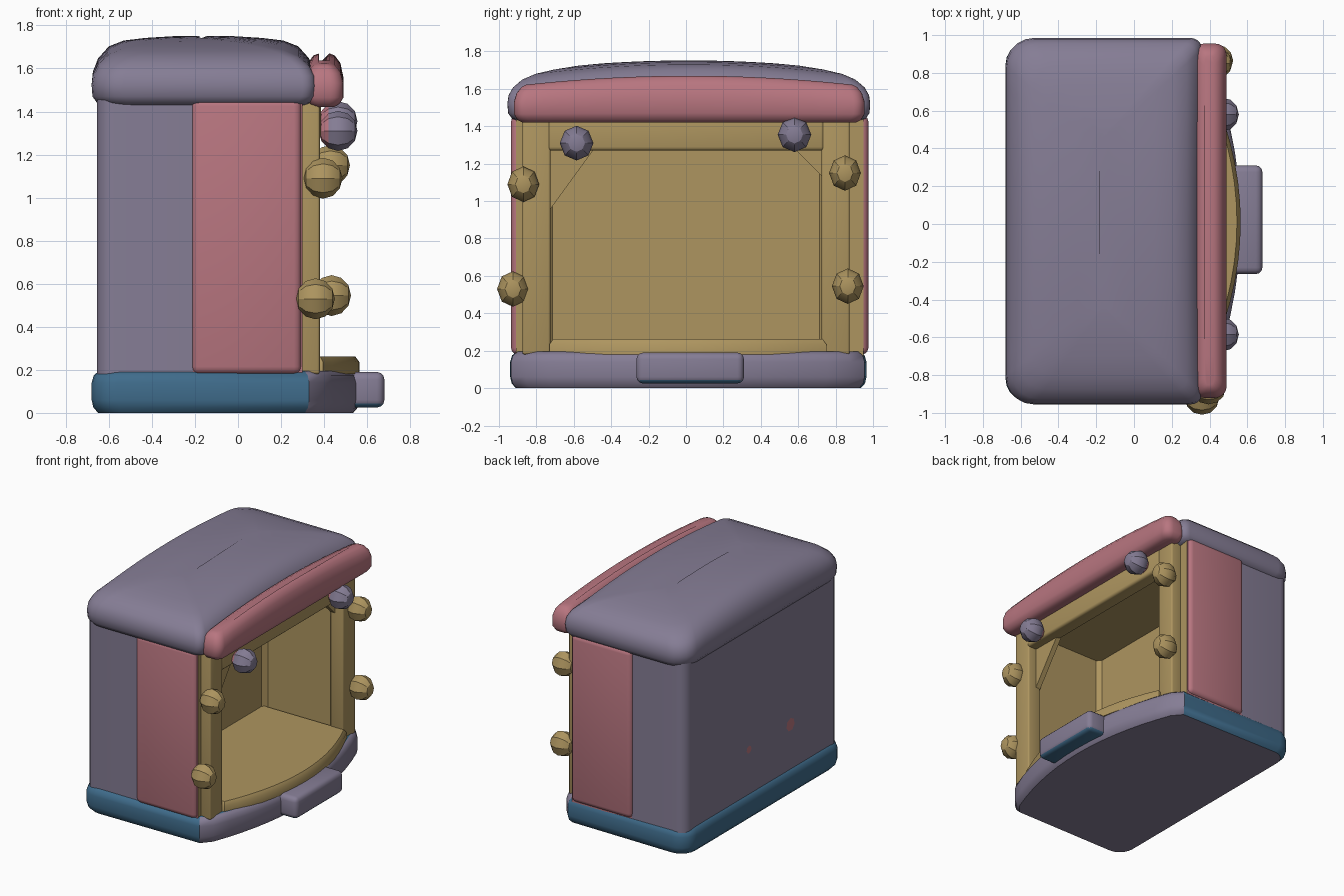
import bpy, bmesh, math
from mathutils import Vector

if "Cube" in bpy.data.objects:
    bpy.data.objects.remove(bpy.data.objects["Cube"])


def mat(name, rgb):
    m = bpy.data.materials.new(name)
    m.diffuse_color = (*rgb, 1)
    m.use_nodes = True
    m.node_tree.nodes["Principled BSDF"].inputs["Base Color"].default_value = m.diffuse_color
    return m


PURPLE = mat("dusty_purple", (0.235, 0.205, 0.30))
PINK = mat("dusty_pink", (0.48, 0.18, 0.215))
TAN = mat("tan", (0.42, 0.30, 0.115))
BLUE = mat("slate_blue", (0.05, 0.15, 0.26))
CY = 0.02  # the body sits slightly off centre in y


def finish(bm, name, mats, rule=None, angle=40):
    bmesh.ops.recalc_face_normals(bm, faces=bm.faces)
    for f in bm.faces:
        f.smooth = True
        if rule:
            f.material_index = rule(f.calc_center_median(), f.normal)
    me = bpy.data.meshes.new(name)
    bm.to_mesh(me)
    bm.free()
    for m in mats:
        me.materials.append(m)
    me.set_sharp_from_angle(angle=math.radians(angle))
    ob = bpy.data.objects.new(name, me)
    bpy.context.collection.objects.link(ob)
    return ob


def box(name, lo, hi, m, bevel=0.02, rule=None):
    bm = bmesh.new()
    bmesh.ops.create_cube(bm, size=1)
    for v in bm.verts:
        v.co = Vector([(a + b) / 2 + c * (b - a) for a, b, c in zip(lo, hi, v.co)])
    if bevel:
        bmesh.ops.bevel(bm, geom=bm.edges[:], offset=bevel, segments=3,
                        profile=0.5, affect='EDGES')
    return finish(bm, name, m if isinstance(m, list) else [m], rule)


def rounded(x0, x1, y0, y1, r_back, r_front, n=5, side=8):
    """Rounded rectangle outline with extra points on the two long sides."""
    pts = []
    for cx, cy, r, a0 in ((x1 - r_front, y1 - r_front, r_front, 0),
                          (x0 + r_back, y1 - r_back, r_back, 90),
                          (x0 + r_back, y0 + r_back, r_back, 180),
                          (x1 - r_front, y0 + r_front, r_front, 270)):
        for i in range(n + 1):
            a = math.radians(a0 + 90 * i / n)
            pts.append((cx + r * math.cos(a), cy + r * math.sin(a)))
        if a0 in (90, 270):
            s = 1 if a0 == 270 else -1
            xs = x1 if s == 1 else x0
            r = r_front if s == 1 else r_back
            ya, yb = (y0 + r, y1 - r) if s == 1 else (y1 - r, y0 + r)
            pts += [(xs, ya + (yb - ya) * k / side) for k in range(1, side)]
    return pts


def slab(name, outline, layers, mats, rule=None, dome=0, angle=40):
    """Stack scaled copies of an outline: layers are (z, inset, dome share)."""
    xs, ys = [p[0] for p in outline], [p[1] for p in outline]
    cx, cy = (min(xs) + max(xs)) / 2, (min(ys) + max(ys)) / 2
    hx, hy = (max(xs) - min(xs)) / 2, (max(ys) - min(ys)) / 2
    bm = bmesh.new()
    rings = []
    for z, inset, d in layers:
        ring = []
        for x, y in outline:
            u, v = (x - cx) * (1 - inset / hx), (y - cy) * (1 - inset / hy)
            ring.append(bm.verts.new((cx + u, cy + v, z + dome * d * (1 - (v / hy) ** 2))))
        rings.append(ring)
    n = len(outline)
    for a, b in zip(rings, rings[1:]):
        for i in range(n):
            j = (i + 1) % n
            bm.faces.new((a[i], a[j], b[j], b[i]))
    bm.faces.new(rings[0][::-1])
    bm.faces.new(rings[-1])
    return finish(bm, name, mats, rule, angle)


# Bowed front edge shared by base and floor
def bow(half, depth, x_end, n=14):
    return [(x_end + depth * (1 - (t * t)), CY * 0.5 + half * t)
            for t in [-1 + 2 * i / n for i in range(n + 1)]]


# Base: blue band, purple bowed front and underside
back = [(x, y) for x, y in rounded(-0.68, 0.34, -0.94, 0.965, 0.12, 0.03) if x < 0.1]
base_outline = bow(0.87, 0.17, 0.395) + [(0.33, 0.955)] + back + [(0.33, -0.935)]
slab("base", base_outline,
     [(0.0, 0.03, 0), (0.025, 0.008, 0), (0.06, 0, 0), (0.14, 0, 0), (0.175, 0.01, 0), (0.195, 0.035, 0)],
     [BLUE, PURPLE], lambda c, n: 1 if c.x > 0.335 or n.z < -0.9 else 0)

# Front step plate with blue underside
box("step_plate", (0.5, -0.265, 0.025), (0.68, 0.31, 0.19), [PURPLE, BLUE], 0.035,
    lambda c, n: 1 if n.z < -0.6 else 0)

# Hollow body: U-shaped plan, open to +x
arc = [(x, y) for x, y in rounded(-0.655, 0.3, CY - 0.93, CY + 0.93, 0.08, 0.03) if x < -0.3]
IN = 0.745
u_plan = ([(0.3, CY + 0.93), (-0.21, CY + 0.93)] + arc +
          [(-0.21, CY - 0.93), (0.3, CY - 0.93), (0.3, -IN), (-0.27, -IN), (-0.3, -IN + 0.03),
           (-0.3, IN - 0.03), (-0.27, IN), (0.3, IN)])


def body_rule(c, n):
    if c.x > -0.32 and abs(c.y) < 0.8 and abs(n.z) < 0.5:
        return 2
    if c.x > 0.25:
        return 2
    return 1 if c.x > -0.2 and abs(n.y) > 0.5 else 0


slab("body_shell", u_plan, [(0.17, 0, 0), (1.47, 0, 0)], [PURPLE, PINK, TAN], body_rule)

# Inner floor and ceiling
slab("inner_floor", bow(0.74, 0.17, 0.395) + [(-0.32, 0.75), (-0.32, -0.73)],
     [(0.18, 0, 0), (0.235, 0, 0), (0.262, 0.02, 0)], [TAN])
box("inner_ceiling", (-0.32, -0.78, 1.4), (0.34, 0.8, 1.47), TAN, 0)

# Side panels, posts and corner gussets on both sides
for s, side in ((-1, "near"), (1, "far")):
    def span(a, b, off=0.0):
        return sorted((off + s * a, off + s * b))
    y0, y1 = span(0.80, 0.955, CY)
    box(side + "_side_panel", (-0.215, y0, 0.18), (0.295, y1, 1.46), PINK, 0.035)
    y0, y1 = span(0.725, 0.875)
    box(side + "_post", (0.27, y0, 0.18), (0.38, y1, 1.45), TAN, 0.012)
    drop, run = (0.33, 0.24) if s < 0 else (0.15, 0.15)
    bm = bmesh.new()
    tri = [(0.73, 1.28), (0.73 - run, 1.28), (0.73, 1.28 - drop)]
    f = bm.faces.new([bm.verts.new((0.27, s * y, z)) for y, z in tri])
    ext = bmesh.ops.extrude_face_region(bm, geom=[f])
    for v in ext["geom"]:
        if isinstance(v, bmesh.types.BMVert):
            v.co.x += 0.04
    finish(bm, side + "_gusset", [TAN])
box("lintel", (0.27, -0.74, 1.27), (0.385, 0.74, 1.46), TAN, 0.02)

# Domed roof
slab("roof", rounded(-0.68, 0.36, -0.955, 0.985, 0.15, 0.06, side=16),
     [(1.425, 0.06, 0), (1.44, 0.025, 0), (1.47, 0.004, 0), (1.52, 0, 0.1), (1.565, 0.006, 0.3),
      (1.605, 0.03, 0.6), (1.64, 0.08, 0.9), (1.66, 0.15, 1), (1.672, 0.25, 1), (1.68, 0.38, 1),
      (1.682, 0.5, 1)],
     [PURPLE], dome=0.07, angle=60)

# Pink trim along the roof front
slab("roof_trim", rounded(0.31, 0.49, -0.92, 0.955, 0.06, 0.06, side=16),
     [(1.42, 0.045, 0), (1.435, 0.018, 0), (1.465, 0, 0.1), (1.53, 0, 0.5), (1.575, 0.014, 0.9),
      (1.605, 0.04, 1), (1.615, 0.065, 1)],
     [PINK], dome=0.055, angle=60)


# Faceted knobs
def knob(name, loc, size, mats, rule=None):
    bm = bmesh.new()
    bmesh.ops.create_uvsphere(bm, u_segments=8, v_segments=6, radius=1)
    for v in bm.verts:
        x, y, z = v.co
        v.co = Vector((loc[0] + z * size[0], loc[1] + x * size[1], loc[2] + y * size[2]))
    finish(bm, name, mats, rule, 30)


for i, loc in enumerate([(0.395, -0.87, 1.09), (0.36, -0.925, 0.53),
                         (0.43, 0.85, 1.15), (0.435, 0.865, 0.545)]):
    knob(f"post_knob_{i + 1}", loc, (0.09, 0.085, 0.095), [TAN])
for i, loc in enumerate([(0.465, -0.585, 1.31), (0.465, 0.58, 1.355)]):
    knob(f"lamp_knob_{i + 1}", loc, (0.09, 0.09, 0.093), [PURPLE, PINK],
         lambda c, n: 1 if c.x < 0.44 else 0)

# Small pink patches on the back
for i, (y, z, r) in enumerate([(-0.32, 0.53, 0.05), (0.18, 0.53, 0.03)]):
    bm = bmesh.new()
    bmesh.ops.create_circle(bm, cap_ends=True, segments=7, radius=r)
    for v in bm.verts:
        v.co = Vector((-0.659, y - v.co.x, z + v.co.y))
    finish(bm, f"back_patch_{i + 1}", [PINK])
